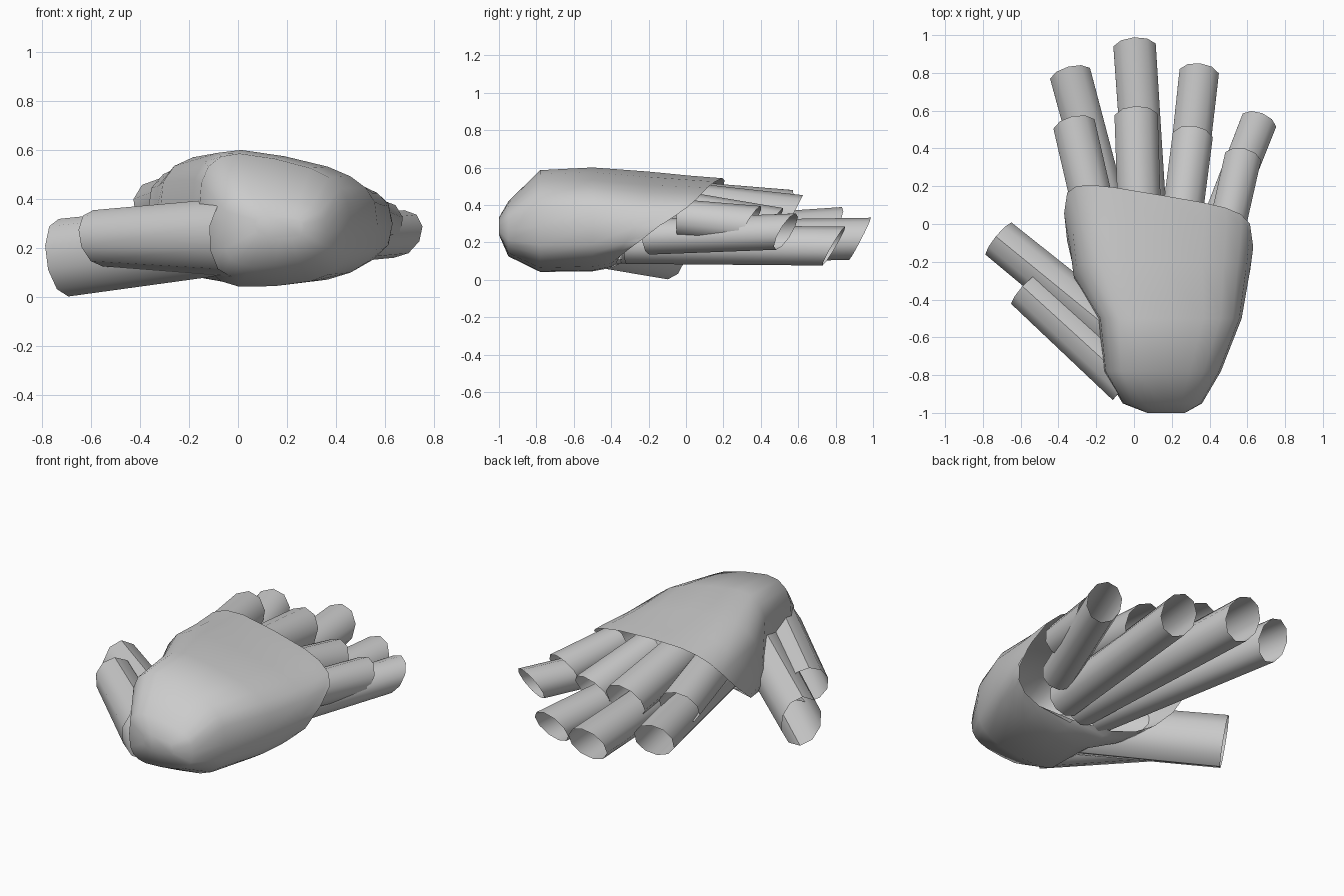
import bpy, bmesh, math
from mathutils import Vector

if "Cube" in bpy.data.objects:
    bpy.data.objects.remove(bpy.data.objects["Cube"])


def finish(name, rings, cap_start=False, cap_end=False, angle=40):
    """Skin a list of equal-sized point rings into one smooth object."""
    bm = bmesh.new()
    loops = [[bm.verts.new(p) for p in r] for r in rings]
    n = len(loops[0])
    for a, b in zip(loops, loops[1:]):
        for i in range(n):
            j = (i + 1) % n
            bm.faces.new((a[i], a[j], b[j], b[i]))
    if cap_start:
        bm.faces.new(loops[0][::-1])
    if cap_end:
        bm.faces.new(loops[-1])
    bmesh.ops.recalc_face_normals(bm, faces=bm.faces)
    me = bpy.data.meshes.new(name)
    bm.to_mesh(me)
    bm.free()
    ob = bpy.data.objects.new(name, me)
    bpy.context.collection.objects.link(ob)
    bpy.ops.object.select_all(action='DESELECT')
    bpy.context.view_layer.objects.active = ob
    ob.select_set(True)
    bpy.ops.object.shade_smooth_by_angle(angle=math.radians(angle))
    return ob


def tube(name, p0, p1, size0, size1, slant=0.1, sides=10):
    """Open tapered tube whose far end is cut back towards the underside."""
    p0, p1 = Vector(p0), Vector(p1)
    d = (p1 - p0).normalized()
    side = d.cross(Vector((0, 0, 1))).normalized()
    up = side.cross(d)
    rings = []
    for p, (w, h), cut in ((p0, size0, 0), (p1, size1, slant)):
        ring = []
        for i in range(sides):
            a = math.tau * i / sides + math.pi / 2
            ring.append(p + side * w * math.cos(a) + up * h * math.sin(a)
                        + d * cut * (math.sin(a) - 1) / 2)
        rings.append(ring)
    return finish(name, rings)


def spow(v, e):
    return math.copysign(abs(v) ** e, v)


def palm_ring(y, xl, xr, tl, tr, bl, br, skew=0, undercut=0, n=20):
    """Rounded section at y; top and bottom tilt from the left to the right."""
    pts = []
    for i in range(n):
        a = math.tau * i / n
        c, s = spow(math.cos(a), 0.65), spow(math.sin(a), 0.65)
        t = (c + 1) / 2
        top, bot = tl + (tr - tl) * t, bl + (br - bl) * t
        pts.append((xl + (xr - xl) * t,
                    y + skew * t - undercut * ((1 - s) / 2) ** 1.5,
                    (top + bot) / 2 + (top - bot) / 2 * s))
    return pts


# Palm: heel of the hand to the knuckle opening, cut back underneath
sections = [
    (-1.00, 0.07, 0.27, 0.34, 0.32, 0.24, 0.24),
    (-0.95, -0.06, 0.36, 0.44, 0.38, 0.11, 0.15),
    (-0.78, -0.16, 0.46, 0.63, 0.50, 0.02, 0.07),
    (-0.50, -0.19, 0.57, 0.65, 0.50, 0.02, 0.08),
    (-0.20, -0.32, 0.61, 0.63, 0.47, 0.04, 0.10, 0, 0.20),
    (0.02, -0.34, 0.63, 0.60, 0.47, 0.06, 0.12, -0.02, 0.38),
    (0.24, -0.37, 0.63, 0.58, 0.47, 0.08, 0.14, -0.17, 0.52),
]
finish("palm", [palm_ring(*s) for s in sections], cap_start=True, angle=50)

# Fingers: a short upper sheath over a long, nearly level lower sheath
fingers = {
    "index": ((-0.20, 0.02, 0.41), (-0.325, 0.56, 0.36),
              (-0.03, -0.35, 0.20), (-0.35, 0.84, 0.28), 0.115),
    "middle": ((0.03, 0.02, 0.40), (0.01, 0.61, 0.33),
               (0.09, -0.35, 0.20), (0.00, 0.99, 0.22), 0.118),
    "ring": ((0.25, 0.00, 0.36), (0.315, 0.50, 0.27),
             (0.22, -0.32, 0.19), (0.35, 0.85, 0.18), 0.110),
    "little": ((0.49, -0.03, 0.33), (0.585, 0.39, 0.29),
               (0.37, -0.20, 0.23), (0.68, 0.59, 0.26), 0.100),
}
for name, (top0, top1, low0, low1, r) in fingers.items():
    tube(name + "_finger_base", top0, top1, (r * 1.02, r), (r * 1.02, r * 1.05), 0.10)
    tube(name + "_finger_tip", low0, low1, (r * 0.95, r * 0.95), (r, r * 0.95), 0.12)

# Thumb: two overlapping sheaths leaving the heel
tube("thumb_base", (-0.03, -0.84, 0.245), (-0.59, -0.33, 0.24),
     (0.13, 0.16), (0.115, 0.115), 0.05)
tube("thumb_tip", (-0.10, -0.58, 0.235), (-0.72, -0.075, 0.16),
     (0.125, 0.15), (0.115, 0.16), 0.02)
